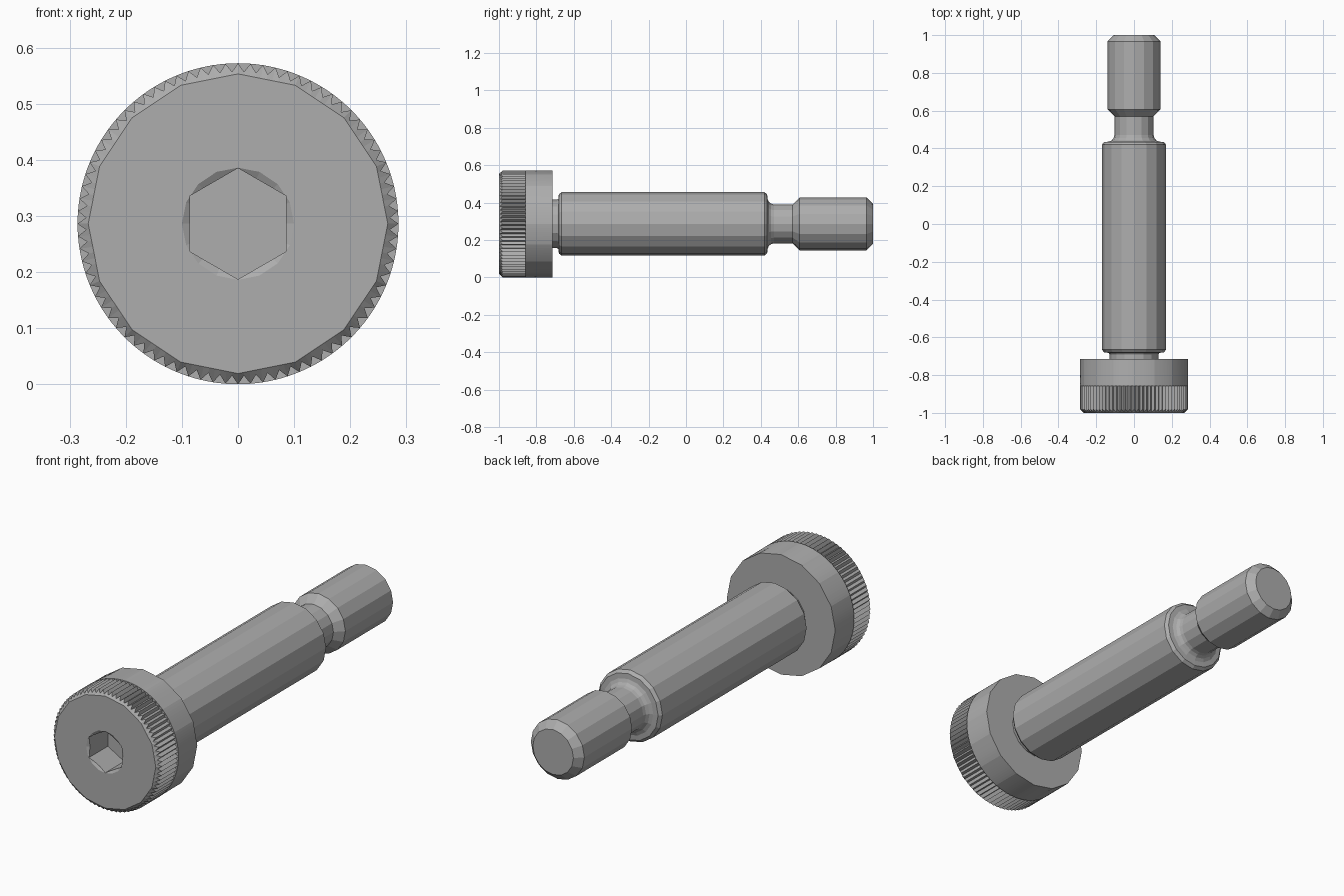
import bpy, bmesh, math

if "Cube" in bpy.data.objects:
    bpy.data.objects.remove(bpy.data.objects["Cube"])

ZC = 0.286          # height of the screw axis
SIDES = 16          # facets of the turned surfaces
TEETH = 80          # knurl teeth
R = 0.286           # head radius

steel = bpy.data.materials.new("steel grey")
steel.diffuse_color = (0.42, 0.42, 0.42, 1)
steel.use_nodes = True
steel.node_tree.nodes["Principled BSDF"].inputs["Base Color"].default_value = steel.diffuse_color


def ngon(a, n):
    """Radius factor of a regular n-gon at angle a (corner at a = 0)."""
    step = 2 * math.pi / n
    return math.cos(step / 2) / math.cos(a % step - step / 2)


def loft(name, rings):
    """Skin rings of (radius, y, angle) points along y, closed by flat caps."""
    bm = bmesh.new()
    loops = [[bm.verts.new((r * math.sin(a), y, ZC + r * math.cos(a)))
              for r, y, a in ring] for ring in rings]
    for lo, hi in zip(loops, loops[1:]):
        n = len(lo)
        for i in range(n):
            j = (i + 1) % n
            bm.faces.new((lo[i], lo[j], hi[j], hi[i]))
    bm.faces.new(loops[0])
    bm.faces.new(loops[-1])
    bmesh.ops.recalc_face_normals(bm, faces=bm.faces)
    me = bpy.data.meshes.new(name)
    bm.to_mesh(me)
    bm.free()
    me.materials.append(steel)
    ob = bpy.data.objects.new(name, me)
    bpy.context.collection.objects.link(ob)
    return ob


def lathe(name, profile, n):
    angles = [2 * math.pi * i / n for i in range(n)]
    return loft(name, [[(r, y, a) for a in angles] for y, r in profile])


# knurled head: 16-sided front edge, toothed band, plain collar
N = TEETH * 2
ANG = [2 * math.pi * i / N for i in range(N)]


def faceted(r, y):
    return [(r * ngon(a, SIDES), y, a) for a in ANG]


def toothed(y_tip, y_valley):
    return [(R - 0.015, y_valley, a) if i % 2 else (R, y_tip, a)
            for i, a in enumerate(ANG)]


head = loft("head", [
    faceted(0.267, -1.0),
    toothed(-0.98, -0.994),
    toothed(-0.857, -0.857),
    [(R, -0.857, a) for a in ANG],
    faceted(R, -0.715),
])

# hex socket with a conical lead-in, cut from the head
hex_cutter = lathe("hex_socket_cutter", [(-1.05, 0.099), (-0.857, 0.099)], 6)
cone_cutter = lathe("socket_chamfer_cutter", [(-1.01, 0.1173), (-0.96, 0.0307)], SIDES)
for cutter in (hex_cutter, cone_cutter):
    cutter.hide_render = True
    cutter.display_type = 'WIRE'
    mod = head.modifiers.new(cutter.name, 'BOOLEAN')
    mod.operation = 'DIFFERENCE'
    mod.solver = 'EXACT'
    mod.object = cutter

# shank: undercut, shoulder, relief groove with fillet, end section
lathe("shank", [
    (-0.715, 0.130), (-0.690, 0.130), (-0.682, 0.135), (-0.680, 0.158),
    (-0.665, 0.170), (0.420, 0.170), (0.434, 0.157), (0.436, 0.133),
    (0.443, 0.118), (0.455, 0.108), (0.470, 0.104), (0.570, 0.104),
    (0.607, 0.141), (0.966, 0.141), (1.0, 0.107),
], SIDES)
